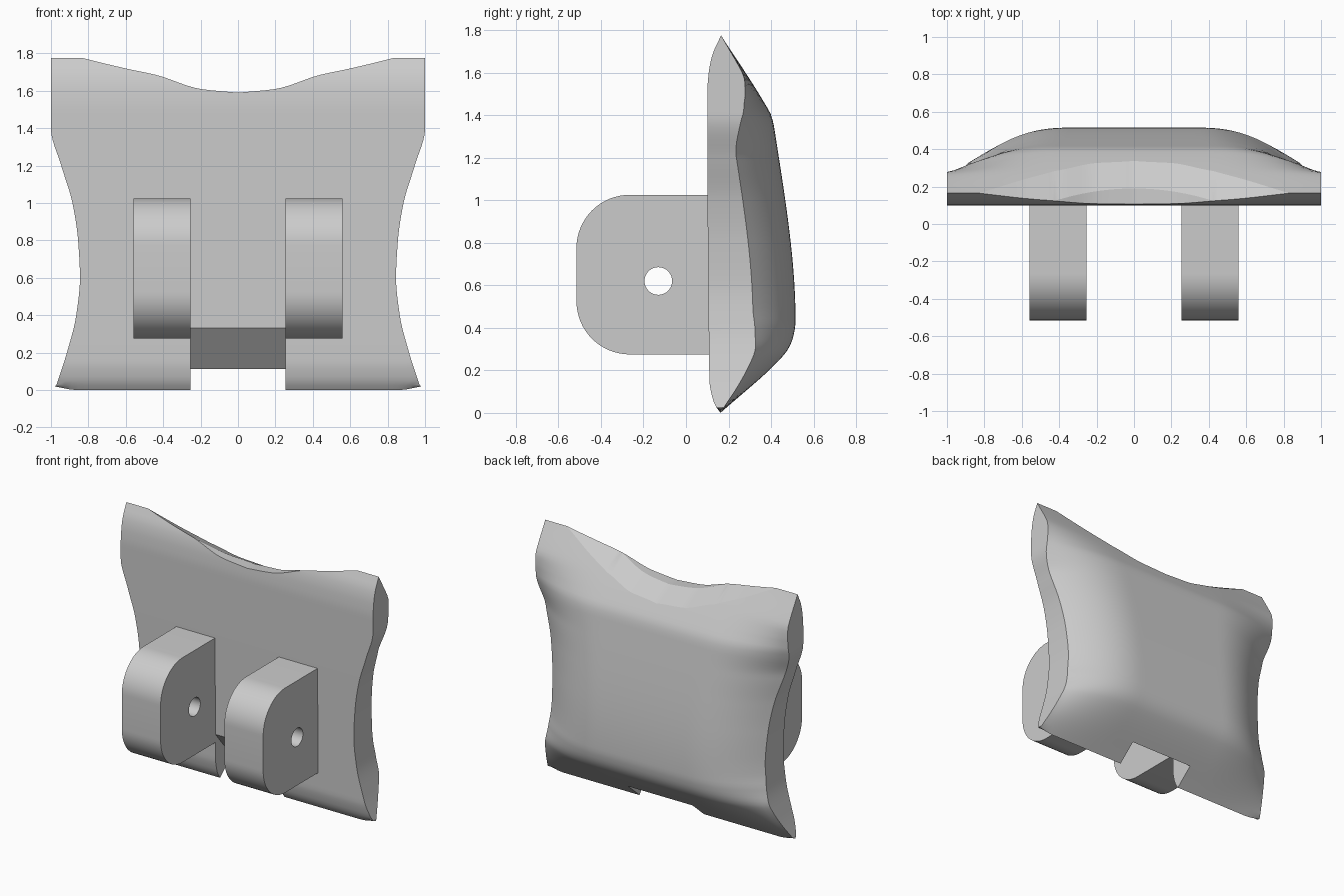
import bpy, bmesh, math

cube = bpy.data.objects.get("Cube")
if cube:
    bpy.data.objects.remove(cube, do_unlink=True)


def curve(knots):
    """Smooth monotone interpolation through (position, value) knots."""
    steep = [(b[1] - a[1]) / (b[0] - a[0]) for a, b in zip(knots, knots[1:])]
    tan = [steep[0]]
    for a, b in zip(steep, steep[1:]):
        tan.append(2 * a * b / (a + b) if a * b > 0 else 0)
    tan.append(steep[-1])

    def value(p):
        i = 0
        while i < len(knots) - 2 and p > knots[i + 1][0]:
            i += 1
        (p0, v0), (p1, v1) = knots[i], knots[i + 1]
        h = p1 - p0
        t = (p - p0) / h
        s = 1 - t
        return (v0 * (1 + 2 * t) * s * s + v1 * t * t * (3 - 2 * t)
                + h * s * t * (tan[i] * s - tan[i + 1] * t))
    return value


def finish(name, bm):
    bmesh.ops.remove_doubles(bm, verts=bm.verts, dist=1e-5)
    bmesh.ops.recalc_face_normals(bm, faces=bm.faces)
    mesh = bpy.data.meshes.new(name)
    bm.to_mesh(mesh)
    bm.free()
    obj = bpy.data.objects.new(name, mesh)
    bpy.context.collection.objects.link(obj)
    return obj


def loft(name, rings, capped=True):
    """Skin a list of closed rings of points."""
    bm = bmesh.new()
    loops = [[bm.verts.new(p) for p in ring] for ring in rings]
    n = len(loops[0])
    for a, b in zip(loops, loops[1:]):
        for i in range(n):
            j = (i + 1) % n
            bm.faces.new((a[i], a[j], b[j], b[i]))
    if capped:
        bm.faces.new(loops[0])
        bm.faces.new(loops[-1])
    return finish(name, bm)


def prism(name, outline, x0, x1):
    """Extrude a (y, z) outline along x."""
    return loft(name, [[(x, y, z) for y, z in outline] for x in (x0, x1)])


def activate(obj):
    bpy.ops.object.select_all(action='DESELECT')
    obj.select_set(True)
    bpy.context.view_layer.objects.active = obj


def cut(obj, cutter):
    cutter.hide_render = True
    mod = obj.modifiers.new("cut", 'BOOLEAN')
    mod.operation = 'DIFFERENCE'
    mod.solver = 'EXACT'
    mod.object = cutter
    activate(obj)
    bpy.ops.object.modifier_apply(modifier=mod.name)
    bpy.data.objects.remove(cutter, do_unlink=True)


def smooth(obj, degrees):
    activate(obj)
    bpy.ops.object.shade_smooth_by_angle(angle=math.radians(degrees))


def arc(cy, cz, r, start, end, steps):
    angles = [math.radians(start + (end - start) * i / steps) for i in range(steps + 1)]
    return [(cy + r * math.cos(a), cz + r * math.sin(a)) for a in angles]


# Body: waisted pillow, described by curves over its height
HEIGHT = 1.775
half_width = curve([(0, .98), (.2, .915), (.4, .865), (.6, .845), (.8, .855),
                    (1, .885), (1.2, .945), (1.4, 1), (HEIGHT, 1)])
front = curve([(0, .162), (.04, .135), (.08, .122), (.15, .11), (1.5, .1),
               (1.6, .107), (1.68, .123), (HEIGHT, .165)])
back = curve([(0, .162), (.25, .44), (.3, .48), (.36, .505), (.43, .515),
              (1.34, .415), (1.4, .4), (1.45, .373), (HEIGHT, .165)])
side_drop = curve([(0, 0), (.1, .05), (.2, .105), (.28, .145), (.38, .185), (.5, .2),
                   (1.2, .2), (1.35, .16), (1.45, .1), (1.5, .065), (1.6, .015), (HEIGHT, 0)])

ROWS, COLS = 72, 48
across = [2 * i / COLS - 1 for i in range(COLS + 1)]
rings = []
for r in range(ROWS + 1):
    z = HEIGHT * r / ROWS
    w = half_width(z)
    ring = [(u * w, front(z), z) for u in across]
    for u in reversed(across):
        t = max(0, (abs(u) - .42) / .58)
        ring.append((u * w, back(z) - side_drop(z) * t ** 2.2, z))
    if r == 0:
        ring = [(x, y, .02 * max(0, (abs(x / w) - .9) / .1)) for x, y, _ in ring]
    rings.append(ring)
body = loft("body", rings, capped=False)

# Scooped top edge, sloping away behind its ridge
rim = curve([(0, 1.59), (.2, 1.61), (.42, 1.68), (.6, 1.727), (.76, HEIGHT), (.9, 1.82)])
sections = []
for i in range(-30, 31):
    x = .85 * i / 30
    top = rim(abs(x))
    ridge = .125 + .065 * max(0, 1 - (x / .42) ** 2)
    sections.append([(x, -.2, top), (x, ridge, top), (x, .7, top - .55 * (.7 - ridge)),
                     (x, .7, 2.2), (x, -.2, 2.2)])
cut(body, loft("scoop_cutter", sections))

# Slanted slot in the bottom edge
cut(body, prism("slot_cutter", [(0, .46), (.4, -.016), (.4, -.2), (0, -.2)], -.255, .255))
smooth(body, 28)

# Pair of drilled lugs on the front
lug_outline = ([(.13, 1.025)] + arc(-.265, .775, .25, 90, 180, 16)
               + arc(-.265, .525, .25, 180, 270, 16) + [(.13, .275)])
for side, name in ((-1, "right_lug"), (1, "left_lug")):
    lug = prism(name, lug_outline, side * .253, side * .56)
    cut(lug, prism("hole_cutter", arc(-.13, .62, .065, 0, 350, 35), side * .1, side * .7))
    smooth(lug, 30)
